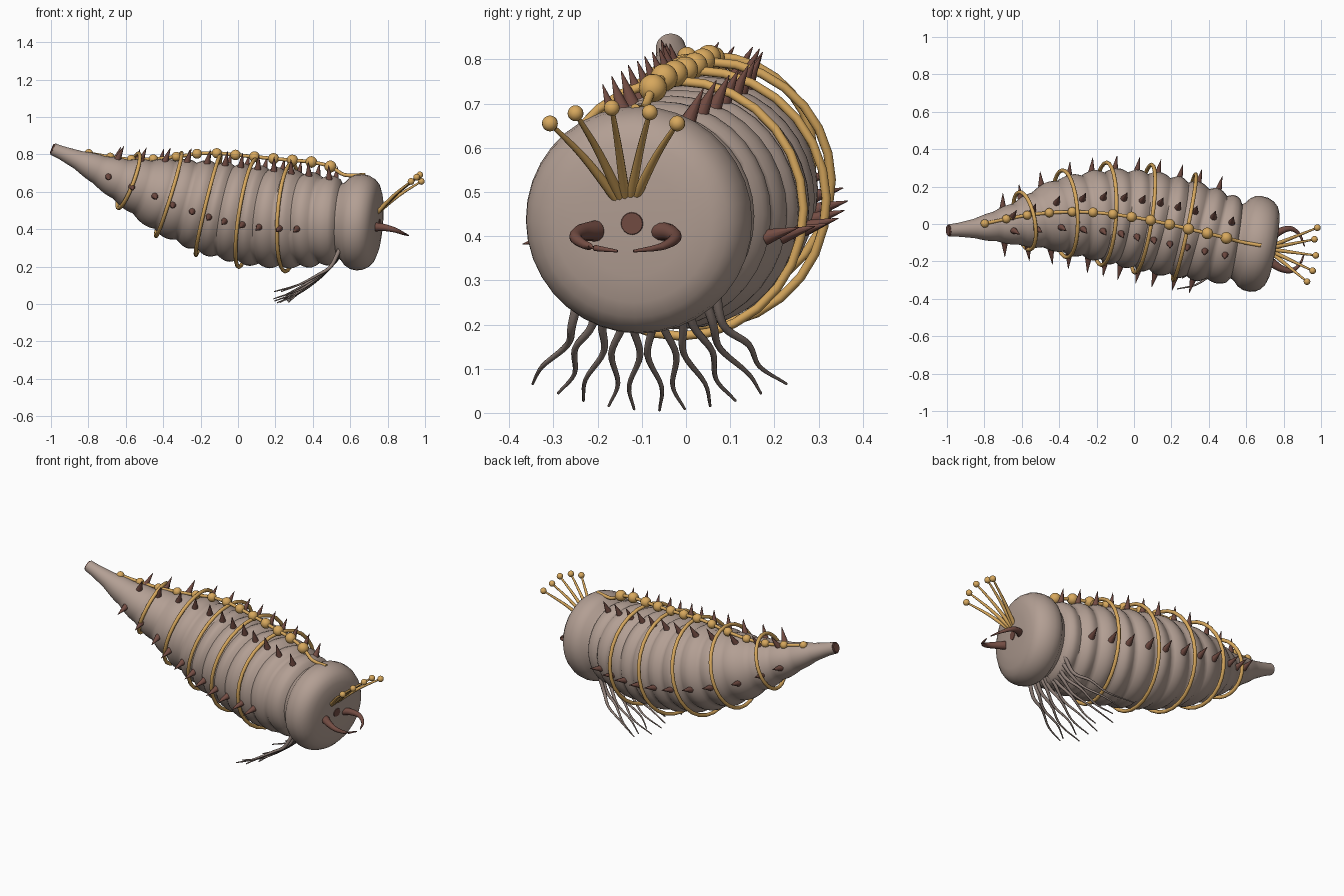
import bpy, bmesh, math
from mathutils import Vector

if "Cube" in bpy.data.objects:
    bpy.data.objects.remove(bpy.data.objects["Cube"])

def material(name, rgb):
    m = bpy.data.materials.new(name)
    m.diffuse_color = (*rgb, 1)
    m.use_nodes = True
    m.node_tree.nodes["Principled BSDF"].inputs["Base Color"].default_value = m.diffuse_color
    return m

SKIN = material("skin_taupe", (0.45, 0.347, 0.295))
GOLD = material("gold", (0.68, 0.39, 0.11))
HORN = material("horn_brown", (0.172, 0.073, 0.056))
FEELER = material("feeler_grey", (0.275, 0.213, 0.187))

# body axis: x, y, z, ridge radius
AXIS = [(-.99, -.035, .828, .033), (-.9, -.028, .79, .042), (-.8, -.02, .745, .068),
        (-.7, -.008, .698, .096), (-.6, .004, .656, .128), (-.5, .025, .62, .165),
        (-.4, .042, .586, .202), (-.3, .046, .556, .226), (-.2, .046, .53, .245),
        (-.1, .04, .506, .26), (0, .026, .487, .267), (.1, .01, .471, .271),
        (.2, -.013, .46, .271), (.3, -.034, .453, .264), (.4, -.06, .449, .255),
        (.5, -.084, .445, .24), (.6, -.1, .44, .24), (.7, -.113, .433, .25), (.8, -.13, .425, .25)]
# body segment centres, front to back
STATIONS = [.494, .392, .291, .19, .088, -.013, -.113, -.219, -.33, -.453, -.571, -.683, -.798]

def sample(x):
    """Smooth interpolation of the axis table."""
    i = max(0, min(len(AXIS) - 2, sum(1 for a in AXIS if a[0] <= x) - 1))
    a, b = AXIS[i], AXIS[i + 1]
    p, n = AXIS[max(i - 1, 0)], AXIS[min(i + 2, len(AXIS) - 1)]
    h, out = b[0] - a[0], []
    t = (x - a[0]) / h
    for c in (1, 2, 3):
        ma = (b[c] - p[c]) / (b[0] - p[0]) * h
        mb = (n[c] - a[c]) / (n[0] - a[0]) * h
        out.append((2*t**3 - 3*t*t + 1) * a[c] + (t**3 - 2*t*t + t) * ma
                   + (3*t*t - 2*t**3) * b[c] + (t**3 - t*t) * mb)
    return Vector((x, out[0], out[1])), out[2]

def frame(x):
    """Centre, radius, tangent, side (+y) and up at a place on the axis."""
    c, r = sample(x)
    t = (sample(x + .03)[0] - sample(x - .03)[0]).normalized()
    side = Vector((0, 0, 1)).cross(t).normalized()
    return c, r, t, side, t.cross(side)

def around(f, angle):
    """Direction at an angle from the top, positive toward +y."""
    return f[3] * math.sin(angle) + f[4] * math.cos(angle)

def finish(bm, name, mats, angle=65):
    bmesh.ops.recalc_face_normals(bm, faces=bm.faces[:])
    me = bpy.data.meshes.new(name)
    bm.to_mesh(me)
    bm.free()
    for m in mats:
        me.materials.append(m)
    ob = bpy.data.objects.new(name, me)
    bpy.context.collection.objects.link(ob)
    bpy.ops.object.select_all(action='DESELECT')
    ob.select_set(True)
    bpy.context.view_layer.objects.active = ob
    bpy.ops.object.shade_smooth_by_angle(angle=math.radians(angle))
    return ob

def skin_rings(bm, rings, closed=False):
    rows = [[bm.verts.new(p) for p in ring] for ring in rings]
    n = len(rows[0])
    pairs = list(zip(rows, rows[1:])) + ([(rows[-1], rows[0])] if closed else [])
    for a, b in pairs:
        for j in range(n):
            bm.faces.new((a[j], a[(j+1) % n], b[(j+1) % n], b[j]))
    if not closed:
        return bm.faces.new(rows[0]), bm.faces.new(rows[-1])

def tube(bm, pts, r0, r1, sides=10, closed=False):
    pts = [Vector(p) for p in pts]
    n, rings = len(pts), []
    for i, p in enumerate(pts):
        q, s = (pts[(i+1) % n], pts[i-1]) if closed else (pts[min(i+1, n-1)], pts[max(i-1, 0)])
        t = (q - s).normalized()
        ref = Vector((0, 1, 0)) if abs(t.y) < .8 else Vector((1, 0, 0))
        if closed:
            ref = (pts[1] - pts[0]).cross(pts[n // 3] - pts[0])
        u = t.cross(ref).normalized()
        v = t.cross(u)
        r = r0 + (r1 - r0) * i / (n - 1)
        rings.append([p + (u * math.cos(k * math.tau / sides) + v * math.sin(k * math.tau / sides)) * r
                      for k in range(sides)])
    skin_rings(bm, rings, closed)

def smooth_path(pts, per=5):
    """Catmull-Rom curve through a few points."""
    P = [Vector(p) for p in pts]
    P = [2 * P[0] - P[1]] + P + [2 * P[-1] - P[-2]]
    out = []
    for i in range(1, len(P) - 2):
        a, b, c, d = P[i-1:i+3]
        for k in range(per):
            t = k / per
            out.append(.5 * (2*b + (c - a)*t + (2*a - 5*b + 4*c - d)*t*t + (3*b - a - 3*c + d)*t**3))
    return out + [P[-2]]

def ball(bm, p, r):
    res = bmesh.ops.create_uvsphere(bm, u_segments=16, v_segments=10, radius=r)
    bmesh.ops.translate(bm, verts=res['verts'], vec=Vector(p))

# segmented body with collar-like head
bm = bmesh.new()
marks = [.596] + STATIONS + [-.915]
notches = [(a + b) / 2 for a, b in zip(marks, marks[1:])]
profile = [(-.99, .033), (-.94, sample(-.94)[1])]
for b, a in list(zip(notches, notches[1:]))[::-1]:
    for k in range(8):
        x = a + (b - a) * k / 8
        fade = max(0, min(1, (x + .9) / .7))
        profile.append((x, sample(x)[1] - .021 * fade * (1 - math.sin(math.pi * k / 8))))
profile += [(.547, .2), (.566, .212), (.588, .238), (.615, .253), (.65, .258), (.683, .253),
            (.712, .237), (.732, .215), (.745, .18), (.752, .12), (.755, .04)]
rings = []
for x, r in profile:
    f = frame(x)
    rings.append([f[0] + around(f, k * math.tau / 36) * r for k in range(36)])
tail_end, _ = skin_rings(bm, rings)
tail_end.material_index = 1
finish(bm, "body", [SKIN, HORN])

# mouth and tail tip plugs
for name, x, r, off in (("mouth", .755, .027, .003), ("tail_tip", -.99, .03, -.006)):
    bm = bmesh.new()
    f = frame(x)
    skin_rings(bm, [[f[0] + f[2] * d + around(f, k * math.tau / 16) * rr for k in range(16)]
                    for d, rr in ((-off, r), (off, r * .9))])
    finish(bm, name, [HORN], 40)

# beaded cord along the back
bead_z = [.735, .759, .768, .777, .787, .797, .806, .803, .787, .775, .773, .786, .806]
bead_y = [-.075, -.05, -.026, -.002, .02, .038, .052, .062, .065, .06, .047, .027, .002]
bead_pts = [Vector(p) for p in zip(STATIONS, bead_y, bead_z)]
bm = bmesh.new()
tube(bm, smooth_path([(.68, -.115, .69), (.57, -.095, .69)] + bead_pts, 4), .01, .009)
finish(bm, "back_cord", [GOLD])
bm = bmesh.new()
for k, p in enumerate(bead_pts):
    ball(bm, p, .032 - .0008 * k)
finish(bm, "back_beads", [GOLD])

# hoops around the body
for i, x in enumerate((-.585, -.37, -.16, .05, .27)):
    f = frame(x)
    mid = f[0] + Vector((0, .01, .008))
    bm = bmesh.new()
    tube(bm, [mid + around(f, k * math.tau / 28) * (f[1] + .023) for k in range(28)], .0105, .0105, 10, True)
    finish(bm, "hoop_%d" % (i + 1), [GOLD])

# rows of spikes: base angle, pointing angle, stations
ROWS = {"back_spikes_left": (23, 26, range(0, 12)), "back_spikes_right": (-20, -18, range(0, 12)),
        "side_spikes_left": (102, 74, range(1, 12)), "side_spikes_right": (-101, -104, range(1, 12))}
for name, (base, aim, ks) in ROWS.items():
    bm = bmesh.new()
    for k in ks:
        f = frame(STATIONS[k] - .012 * (name == "side_spikes_right"))
        d = around(f, math.radians(aim))
        p = f[0] + around(f, math.radians(base)) * (f[1] - .006)
        tube(bm, [p, p + d * .082], .0185, .001, 10)
    finish(bm, name, [HORN])

# curved jaws
for name, s in (("jaw_left", 1), ("jaw_right", -1)):
    path = [(.735, -.137 + s * .068, .412), (.785, -.137 + s * .1, .408), (.84, -.137 + s * .112, .395),
            (.885, -.137 + s * .08, .376), (.912, -.137 + s * .018, .366)]
    bm = bmesh.new()
    tube(bm, smooth_path(path), .024, .003, 12)
    finish(bm, name, [HORN])

# fan of head stalks with beads
tips = [(.925, -.308, .655), (.955, -.25, .678), (.972, -.168, .69), (.965, -.082, .68), (.98, -.02, .655)]
for i, tip in enumerate(tips):
    bm = bmesh.new()
    base = Vector((.742, -.137 + (i - 2) * .011, .487))
    mid = base.lerp(Vector(tip), .5) + Vector((0, 0, .01))
    tube(bm, smooth_path([base, mid, tip], 4), .012, .005)
    ball(bm, tip, .018)
    finish(bm, "head_stalk_%d" % (i + 1), [GOLD])

# trailing feelers under the neck
N = 11
for i in range(N):
    u = 2 * i / (N - 1) - 1
    by, ty = -.085 + u * .15, -.06 + u * .287
    tz, tx = .006 + .06 * u * u, .23 + .04 * math.sin(i * 2.4)
    w = .012 * (1 if i % 2 else -1)
    path = [(.545, by, .265 + .03 * u * u), (.495, by + (ty - by) * .15 + w * .5, .20),
            (.425, by + (ty - by) * .4 - w, .13 + .025 * u * u),
            (.33, by + (ty - by) * .7 + w, .06 + .045 * u * u), (tx, ty, tz)]
    bm = bmesh.new()
    tube(bm, smooth_path(path), .012, .003, 8)
    finish(bm, "feeler_%d" % (i + 1), [FEELER])
